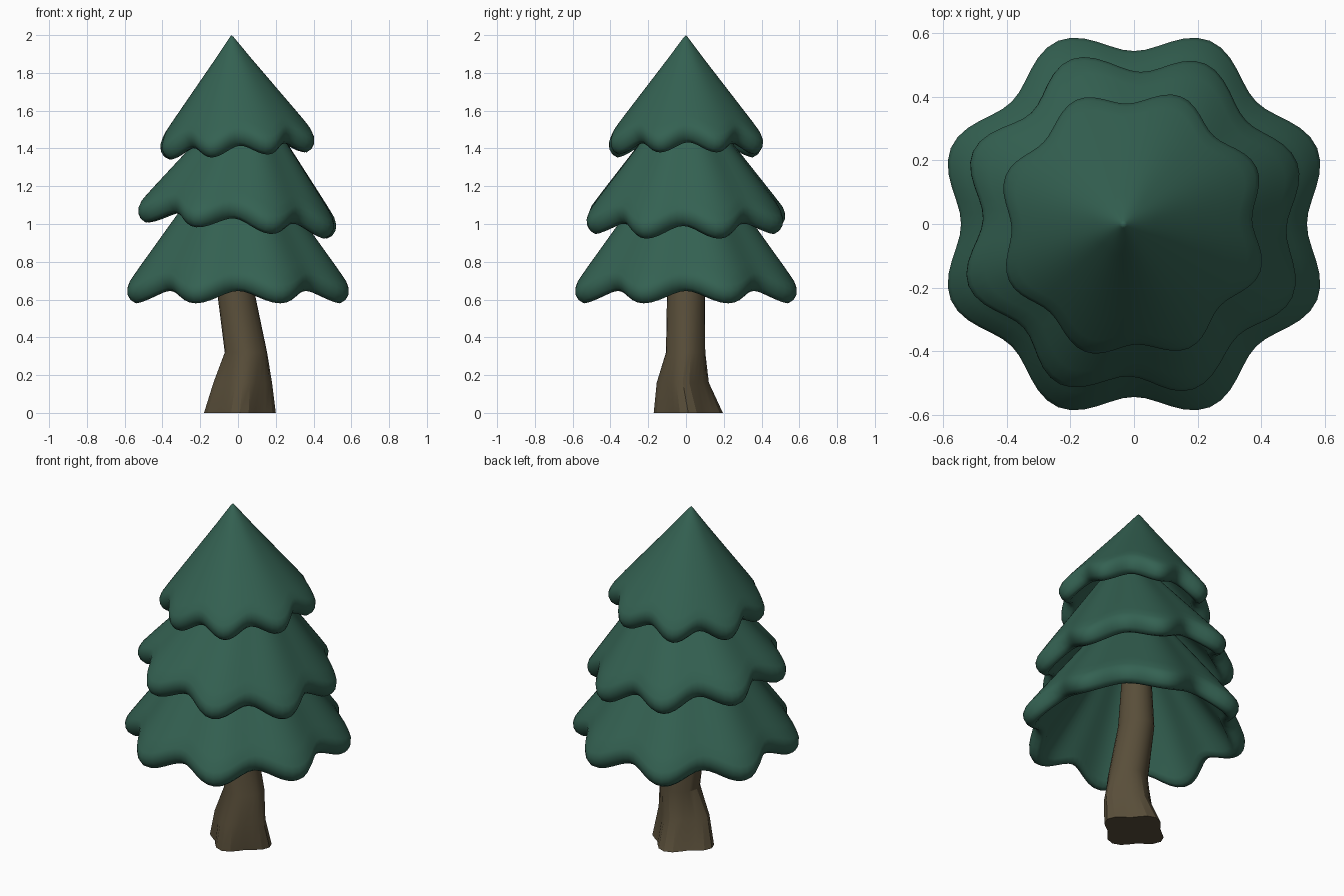
import bpy, bmesh, math
from mathutils import Vector

if "Cube" in bpy.data.objects:
    bpy.data.objects.remove(bpy.data.objects["Cube"])


def material(name, color):
    m = bpy.data.materials.new(name)
    m.diffuse_color = color
    m.use_nodes = True
    m.node_tree.nodes["Principled BSDF"].inputs["Base Color"].default_value = m.diffuse_color
    return m


GREEN = material("needles", (0.034, 0.12, 0.084, 1))
BROWN = material("bark", (0.10, 0.077, 0.042, 1))


def finish(bm, name, mat, angle):
    bmesh.ops.recalc_face_normals(bm, faces=bm.faces)
    me = bpy.data.meshes.new(name)
    bm.to_mesh(me)
    bm.free()
    me.materials.append(mat)
    ob = bpy.data.objects.new(name, me)
    bpy.context.collection.objects.link(ob)
    bpy.ops.object.select_all(action='DESELECT')
    ob.select_set(True)
    bpy.context.view_layer.objects.active = ob
    bpy.ops.object.shade_smooth_by_angle(angle=math.radians(angle))
    return ob


def skin(bm, rings):
    for a, b in zip(rings, rings[1:]):
        n = len(a)
        for i in range(n):
            bm.faces.new((a[i], a[(i + 1) % n], b[(i + 1) % n], b[i]))


def foliage(name, loc, radius, notch, height, drop, tilt, turn, seg=96):
    """Hollow cone with eight drooping lobes and a rounded hem."""
    R, H = radius, height
    profile = [(0.012, H - 0.012)]
    profile += [((R - 0.012) * t, H + (0.10 - H) * t) for t in (0.25, 0.5, 0.75, 0.92)]
    profile += [(R - 0.012, 0.098), (R - 0.001, 0.07), (R - 0.003, 0.04), (R - 0.018, 0.014),
                (R - 0.042, 0.0), (R - 0.068, 0.008), (R - 0.088, 0.035), (R - 0.105, 0.07),
                (0.5 * (R - 0.1), 0.5 * (H - 0.1)), (0.02, H - 0.17)]
    bm = bmesh.new()
    rings = []
    for r, z in profile:
        ring = []
        for i in range(seg):
            a = 2 * math.pi * i / seg
            gap = math.cos(4 * a) ** 2          # 1 at a notch, 0 at a lobe
            k = r / R
            rr = r - (R - notch) * gap * k
            ring.append(bm.verts.new((rr * math.cos(a), rr * math.sin(a), z + drop * gap * k)))
        rings.append(ring)
    skin(bm, rings)
    # close the outer and inner tips
    for ring, z in ((rings[0], H), (rings[-1], H - 0.16)):
        tip = bm.verts.new((0, 0, z))
        for i in range(seg):
            bm.faces.new((ring[i], ring[(i + 1) % seg], tip))
    ob = finish(bm, name, GREEN, 60)
    ob.location = loc
    ob.rotation_euler = (0, tilt, math.radians(turn))
    return ob


# Three foliage tiers, the upper two slightly tilted
foliage("lower_foliage", (0, 0, 0.58), 0.625, 0.545, 0.92, 0.07, 0.0, 0)
foliage("middle_foliage", (-0.01, 0, 0.965), 0.555, 0.48, 0.78, 0.07, 0.09, -2)
foliage("top_foliage", (0, 0, 1.36), 0.43, 0.38, 0.64, 0.06, -0.053, 2)

# Leaning trunk with four flared roots: z, centre, half widths, root depth
SECTIONS = [(0.0, 0.01, 0.012, 0.19, 0.183, 0.24),
            (0.16, 0.025, -0.017, 0.155, 0.138, 0.16),
            (0.32, 0.042, -0.002, 0.112, 0.104, 0.0),
            (0.66, -0.015, 0.0, 0.098, 0.10, 0.0),
            (1.15, -0.02, 0.0, 0.07, 0.07, 0.0)]
bm = bmesh.new()
rings = []
for z, cx, cy, rx, ry, root in SECTIONS:
    ring = []
    for i in range(24):
        a = 2 * math.pi * i / 24
        s = 1 - root * math.sin(2 * a) ** 2
        ring.append(bm.verts.new((cx + rx * s * math.cos(a), cy + ry * s * math.sin(a), z)))
    rings.append(ring)
skin(bm, rings)
bm.faces.new(rings[0])
bm.faces.new(rings[-1])
finish(bm, "trunk", BROWN, 22)
